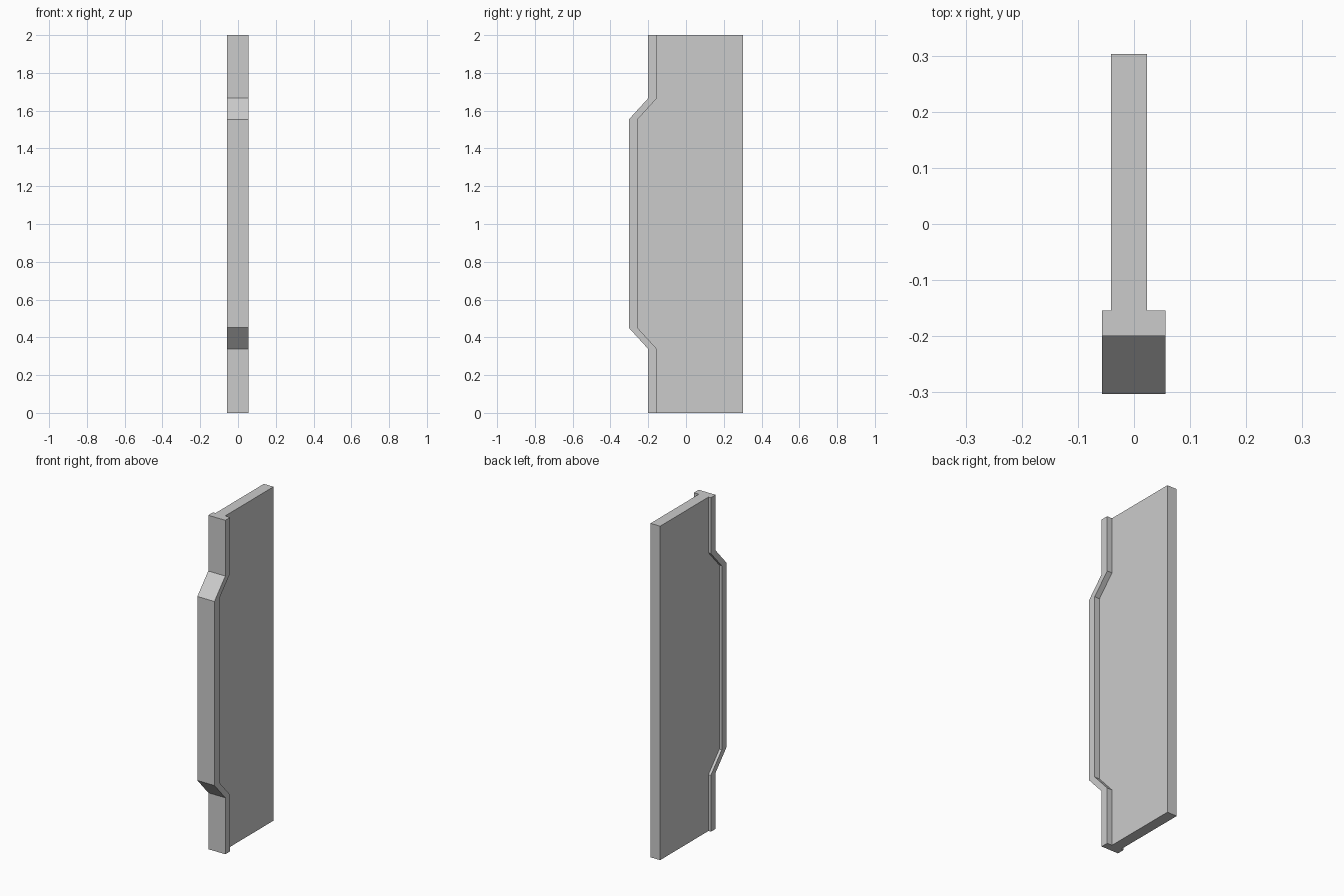
import bpy, bmesh

if "Cube" in bpy.data.objects:
    bpy.data.objects.remove(bpy.data.objects["Cube"])

# Front edge path: (height, y of trim front); steps outward in the middle
path = [(0, -0.2), (0.338, -0.2), (0.451, -0.303),
        (1.553, -0.303), (1.666, -0.2), (2, -0.2)]
TRIM_DEPTH = 0.046
BACK = 0.303
TRIM_L, TRIM_R = -0.057, 0.056
PANEL_L, PANEL_R = -0.041, 0.023


def section(front):
    """T-shaped plan: wide trim in front, thin panel behind."""
    inner = front + TRIM_DEPTH
    return [(TRIM_L, front), (TRIM_R, front), (TRIM_R, inner), (PANEL_R, inner),
            (PANEL_R, BACK), (PANEL_L, BACK), (PANEL_L, inner), (TRIM_L, inner)]


# Panel with its edge trim, lofted upward through the sections
bm = bmesh.new()
rings = [[bm.verts.new((x, y, z)) for x, y in section(front)] for z, front in path]
for low, high in zip(rings, rings[1:]):
    n = len(low)
    for i in range(n):
        j = (i + 1) % n
        bm.faces.new((low[i], low[j], high[j], high[i]))
bm.faces.new(rings[0][::-1])
bm.faces.new(rings[-1])

# Merge coplanar strips into clean flat faces
bmesh.ops.dissolve_limit(bm, angle_limit=0.01, verts=bm.verts[:], edges=bm.edges[:])
bmesh.ops.recalc_face_normals(bm, faces=bm.faces[:])
mesh = bpy.data.meshes.new("trimmed_panel")
bm.to_mesh(mesh)
bm.free()
bpy.context.collection.objects.link(bpy.data.objects.new("trimmed_panel", mesh))
